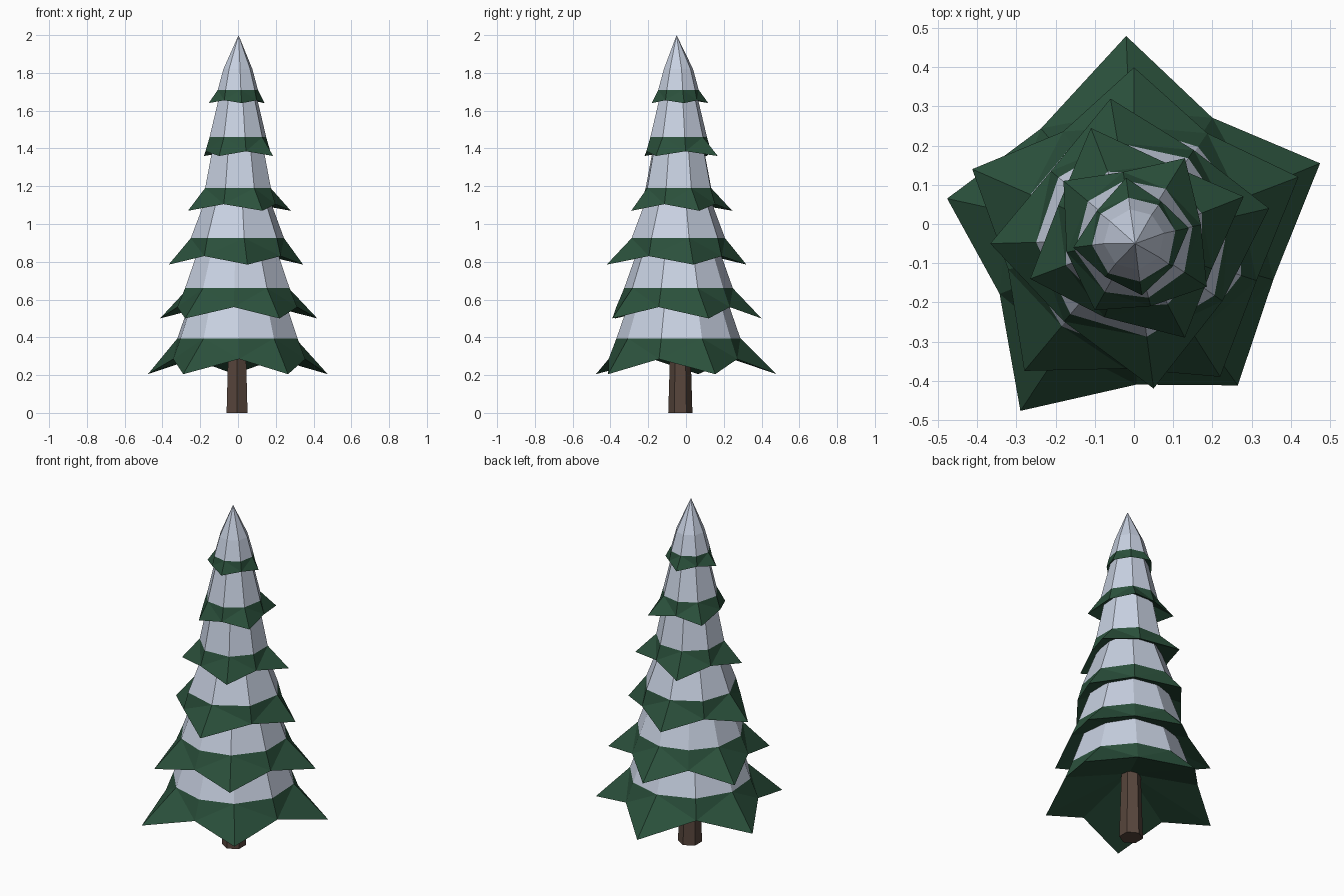
import bpy, bmesh, math
from mathutils import Vector

if "Cube" in bpy.data.objects:
    bpy.data.objects.remove(bpy.data.objects["Cube"])


def material(name, rgb):
    m = bpy.data.materials.new(name)
    m.diffuse_color = (*rgb, 1)
    m.use_nodes = True
    m.node_tree.nodes["Principled BSDF"].inputs["Base Color"].default_value = m.diffuse_color
    return m


green = material("pine green", (0.024, 0.082, 0.045))
snow = material("snow", (0.58, 0.64, 0.76))
bark = material("bark", (0.095, 0.060, 0.045))
CX, CY = 0.0, -0.04


def finish(bm, name, mats):
    bmesh.ops.recalc_face_normals(bm, faces=bm.faces[:])
    me = bpy.data.meshes.new(name)
    bm.to_mesh(me)
    bm.free()
    for m in mats:
        me.materials.append(m)
    ob = bpy.data.objects.new(name, me)
    bpy.context.collection.objects.link(ob)
    return ob


def tier(name, tips, tip_z, valley, band, top, apex_z):
    """Star-shaped green skirt below a snow cone; tips are in plan, rest are (radius, z)."""
    bm = bmesh.new()
    polar = sorted((math.atan2(y - CY, x - CX), math.hypot(x - CX, y - CY)) for x, y in tips)
    hem = []
    for i, (a, r) in enumerate(polar):
        nxt = polar[(i + 1) % len(polar)][0]
        if nxt < a:
            nxt += math.tau
        hem += [(a, r, tip_z), ((a + nxt) / 2, *valley)]

    def ring(pts):
        return [bm.verts.new((CX + r * math.cos(a), CY + r * math.sin(a), z)) for a, r, z in pts]

    rings = [ring(hem), ring([(a, *band) for a, _, _ in hem]), ring([(a, *top) for a, _, _ in hem])]
    under = bm.verts.new((CX, CY, valley[1] + 0.11))
    apex = bm.verts.new((CX + .003, CY - 0.01, apex_z))
    n = len(hem)
    for i in range(n):
        j = (i + 1) % n
        # hem triangles crease from every tip up to the band
        a, b, c, d = rings[0][i], rings[0][j], rings[1][j], rings[1][i]
        if i % 2 == 0:
            bm.faces.new((a, b, d)), bm.faces.new((b, c, d))
        else:
            bm.faces.new((a, b, c)), bm.faces.new((a, c, d))
        bm.faces.new((b, a, under))
        for f in (bm.faces.new((rings[1][i], rings[1][j], rings[2][j], rings[2][i])),
                  bm.faces.new((rings[2][i], rings[2][j], apex))):
            f.material_index = 1
    return finish(bm, name, [green, snow])


# Branch tiers from the bottom up
tier("branch_tier_1", [(-.02, .48), (.475, .155), (.265, -.412), (-.29, -.477), (-.477, .065)],
     .205, (.37, .285), (.328, .395), (.25, .62), .70)
tier("branch_tier_2", [(-.413, .14), (0, .40), (.42, .12), (.22, -.39), (-.28, -.375)],
     .50, (.33, .56), (.288, .66), (.21, .88), .96)
tier("branch_tier_3", [(.05, -.42), (.345, .04), (-.06, .32), (-.367, -.05)],
     .785, (.275, .83), (.25, .925), (.165, 1.15), 1.22)
tier("branch_tier_4", [(-.11, .245), (.28, .07), (-.265, -.14), (.13, -.29)],
     1.07, (.212, 1.105), (.186, 1.19), (.14, 1.42), 1.48)
tier("branch_tier_5", [(.13, .168), (-.18, .11), (.186, -.16), (-.1, -.22)],
     1.36, (.175, 1.385), (.153, 1.46), (.10, 1.68), 1.74)
tier("branch_tier_6", [(-.02, .118), (.14, -.01), (-.155, -.06), (.02, -.182)],
     1.64, (.12, 1.655), (.108, 1.71), (.078, 1.82), 2.0)

# Six-sided trunk
bm = bmesh.new()
bmesh.ops.create_cone(bm, cap_ends=True, segments=6, radius1=.064, radius2=.052, depth=.40)
bmesh.ops.translate(bm, verts=bm.verts[:], vec=Vector((-.005, -.03, .20)))
finish(bm, "trunk", [bark])
